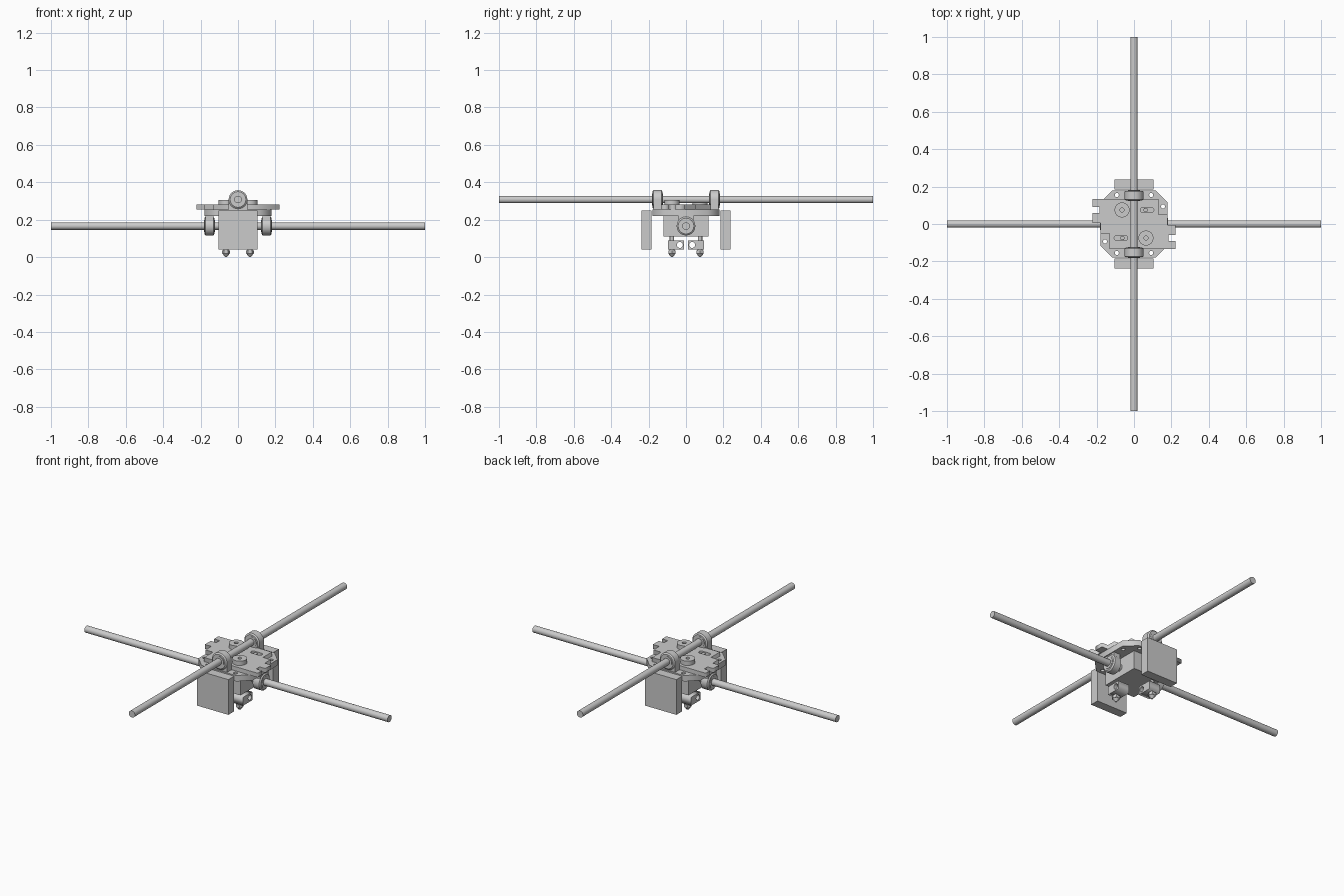
import bpy, bmesh, math
from mathutils import Matrix, Euler

if "Cube" in bpy.data.objects:
    bpy.data.objects.remove(bpy.data.objects["Cube"])

grey = bpy.data.materials.new("light grey")
grey.diffuse_color = (0.6, 0.6, 0.6, 1)
grey.use_nodes = True
grey.node_tree.nodes["Principled BSDF"].inputs["Base Color"].default_value = grey.diffuse_color

AXIS = {'z': (0, 0, 0), 'x': (math.pi / 2, 0, math.pi / 2), 'y': (math.pi / 2, 0, 0)}


def place(name, bm, loc=(0, 0, 0), rot=(0, 0, 0), smooth=False):
    bm.transform(Matrix.Translation(loc) @ Euler(rot).to_matrix().to_4x4())
    bmesh.ops.recalc_face_normals(bm, faces=bm.faces)
    me = bpy.data.meshes.new(name)
    bm.to_mesh(me)
    bm.free()
    me.materials.append(grey)
    ob = bpy.data.objects.new(name, me)
    bpy.context.collection.objects.link(ob)
    if smooth:
        bpy.ops.object.select_all(action='DESELECT')
        ob.select_set(True)
        bpy.context.view_layer.objects.active = ob
        bpy.ops.object.shade_smooth_by_angle(angle=math.radians(30))
    return ob


def box(name, lo, hi):
    bm = bmesh.new()
    bmesh.ops.create_cube(bm, size=1)
    size = [b - a for a, b in zip(lo, hi)]
    bmesh.ops.scale(bm, vec=size, verts=bm.verts)
    return place(name, bm, [(a + b) / 2 for a, b in zip(lo, hi)])


def lathe(name, profile, loc, rot=(0, 0, 0), n=32, smooth=True):
    """Solid of revolution from (radius, height) points, capped at both ends."""
    bm = bmesh.new()
    rings = [[bm.verts.new((r * math.cos(2 * math.pi * i / n), r * math.sin(2 * math.pi * i / n), h))
              for i in range(n)] for r, h in profile]
    for a, b in zip(rings, rings[1:]):
        for i in range(n):
            j = (i + 1) % n
            bm.faces.new((a[i], a[j], b[j], b[i]))
    bm.faces.new(rings[0])
    bm.faces.new(rings[-1])
    return place(name, bm, loc, rot, smooth)


def circle(x, y, r, n=20):
    return [(x + r * math.cos(2 * math.pi * i / n), y + r * math.sin(2 * math.pi * i / n)) for i in range(n)]


def slot(x, y, half, r, n=8):
    right = [(x + half + r * math.sin(math.pi * i / n), y - r * math.cos(math.pi * i / n)) for i in range(n + 1)]
    return right + [(2 * x - a, 2 * y - b) for a, b in right]


def plate(name, loops, thick, loc, rot=(0, 0, 0)):
    """Flat outline with holes, extruded about its middle."""
    cu = bpy.data.curves.new(name + "_outline", 'CURVE')
    cu.dimensions, cu.fill_mode, cu.extrude = '2D', 'BOTH', thick / 2
    for pts in loops:
        sp = cu.splines.new('POLY')
        sp.points.add(len(pts) - 1)
        for p, (x, y) in zip(sp.points, pts):
            p.co = (x, y, 0, 1)
        sp.use_cyclic_u = True
    tmp = bpy.data.objects.new(name + "_outline", cu)
    bpy.context.collection.objects.link(tmp)
    dg = bpy.context.evaluated_depsgraph_get()
    me = bpy.data.meshes.new_from_object(tmp.evaluated_get(dg))
    bpy.data.objects.remove(tmp)
    bm = bmesh.new()
    bm.from_mesh(me)
    bmesh.ops.remove_doubles(bm, verts=bm.verts, dist=1e-5)
    return place(name, bm, loc, rot)


def turned(pts):
    return pts + [(-x, -y) for x, y in pts]


ZX, ZY = 0.166, 0.308          # rod heights

# Crossed rods
rod = [(0.02, -1), (0.02, 1)]
lathe("cross_rod", rod, (0, 0, ZX), AXIS['x'])
lathe("long_rod", rod, (0, 0, ZY), AXIS['y'])

# Lower octagonal plate with screw holes
octagon = turned([(0.18, 0.115), (0.115, 0.18), (-0.115, 0.18), (-0.18, 0.115)])
holes = [circle(x, y, 0.011) for x, y in turned([(0.092, 0.155), (-0.092, 0.155), (0.155, 0.093)])]
plate("lower_plate", [octagon] + holes, 0.035, (0, 0, 0.2375))

# Upper plate with notched tabs and adjustment slots
half = [(0.13, 0.133), (-0.222, 0.133), (-0.222, 0.092), (-0.185, 0.092), (-0.185, 0.06),
        (-0.222, 0.06), (-0.222, 0.005), (-0.18, 0.005), (-0.18, -0.05), (-0.13, -0.05)]
plate("upper_plate", [turned(half), slot(0.07, 0.075, 0.022, 0.014), slot(-0.07, -0.075, 0.022, 0.014)],
      0.025, (0, 0, 0.2675))

# Central body
box("body", (-0.1, -0.12, 0.11), (0.1, 0.12, 0.222))

# Bearings, their holders and the side boxes
holder = [(0.042, -0.027), (0.05, -0.021), (0.05, 0.021), (0.042, 0.027)]
sleeve = [(0.033, -0.029), (0.033, 0.029)]
for s, side in ((-1, "a"), (1, "b")):
    c = s * 0.153
    lathe("cross_holder_" + side, holder, (c, 0, ZX), AXIS['x'])
    lathe("cross_bearing_" + side, sleeve, (c, 0, ZX), AXIS['x'])
    box("cross_saddle_" + side, (c - 0.021, -0.04, ZX + 0.02), (c + 0.021, 0.04, 0.225))
    lathe("long_holder_" + side, holder, (0, c, ZY), AXIS['y'])
    lathe("long_bearing_" + side, sleeve, (0, c, ZY), AXIS['y'])
    box("long_saddle_" + side, (-0.05, c - 0.021, 0.25), (0.05, c + 0.021, ZY))
    y0, y1 = sorted((s * 0.184, s * 0.238))
    box("fan_box_" + side, (-0.103, y0, 0.04), (0.103, y1, 0.25))

    # Screw in the adjustment slot
    lathe("slot_screw_" + side, [(0.012, 0.25), (0.012, 0.276)], (s * 0.062, s * 0.075, 0), n=16)

    # Hot end: top collar, neck, heater block with cartridge hole, nozzle
    x, y = s * 0.064, -s * 0.075
    plate("collar_" + side, [circle(x, y, 0.04, 32), circle(x, y, 0.011)], 0.027, (0, 0, 0.2925))
    lathe("neck_" + side, [(0.012, 0.085), (0.012, 0.115)], (x, y, 0), n=20)
    ya, yb = -s * 0.01, -s * 0.097
    block = [(ya, 0.04), (yb, 0.04), (yb, 0.09), (ya, 0.09)]
    plate("heater_block_" + side, [block, circle(-s * 0.033, 0.065, 0.016)], 0.075, (x, 0, 0), AXIS['x'])
    lathe("nozzle_hex_" + side, [(0.022, 0.018), (0.022, 0.034)], (x, y, 0), n=6, smooth=False)
    lathe("nozzle_neck_" + side, [(0.014, 0.03), (0.014, 0.045)], (x, y, 0), n=20)
    lathe("nozzle_tip_" + side, [(0.005, 0), (0.019, 0.018)], (x, y, 0), n=20)
